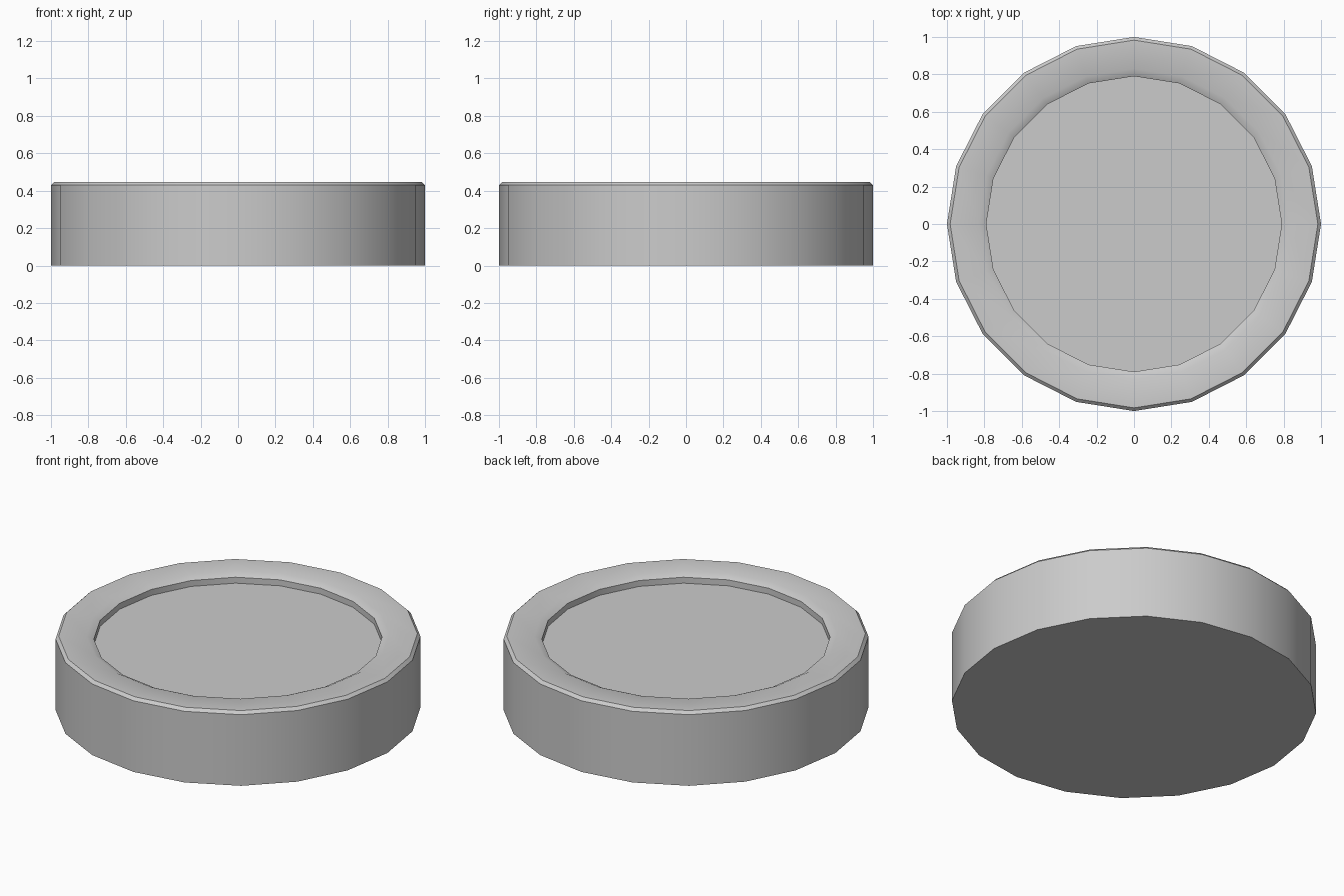
import bpy, bmesh, math

if "Cube" in bpy.data.objects:
    bpy.data.objects.remove(bpy.data.objects["Cube"])

SIDES = 20
# (radius, height) from the underside, over the rim, down to the recessed floor
PROFILE = [(1.0, 0.0), (1.0, 0.43), (0.983, 0.447), (0.83, 0.447),
           (0.79, 0.427), (0.79, 0.391)]

# Round dish body: stacked rings joined by quads, capped at both ends
bm = bmesh.new()
rings = [[bm.verts.new((r * math.cos(math.tau * i / SIDES),
                        r * math.sin(math.tau * i / SIDES), z))
          for i in range(SIDES)] for r, z in PROFILE]
for low, high in zip(rings, rings[1:]):
    for i in range(SIDES):
        j = (i + 1) % SIDES
        bm.faces.new((low[i], low[j], high[j], high[i]))
bm.faces.new(rings[0][::-1])   # underside
bm.faces.new(rings[-1])        # recessed floor
bmesh.ops.recalc_face_normals(bm, faces=bm.faces)

mesh = bpy.data.meshes.new("round_dish")
bm.to_mesh(mesh)
bm.free()
dish = bpy.data.objects.new("round_dish", mesh)
bpy.context.collection.objects.link(dish)

# Smooth sides with crisp rim edges
bpy.context.view_layer.objects.active = dish
dish.select_set(True)
bpy.ops.object.shade_smooth_by_angle(angle=math.radians(30))
